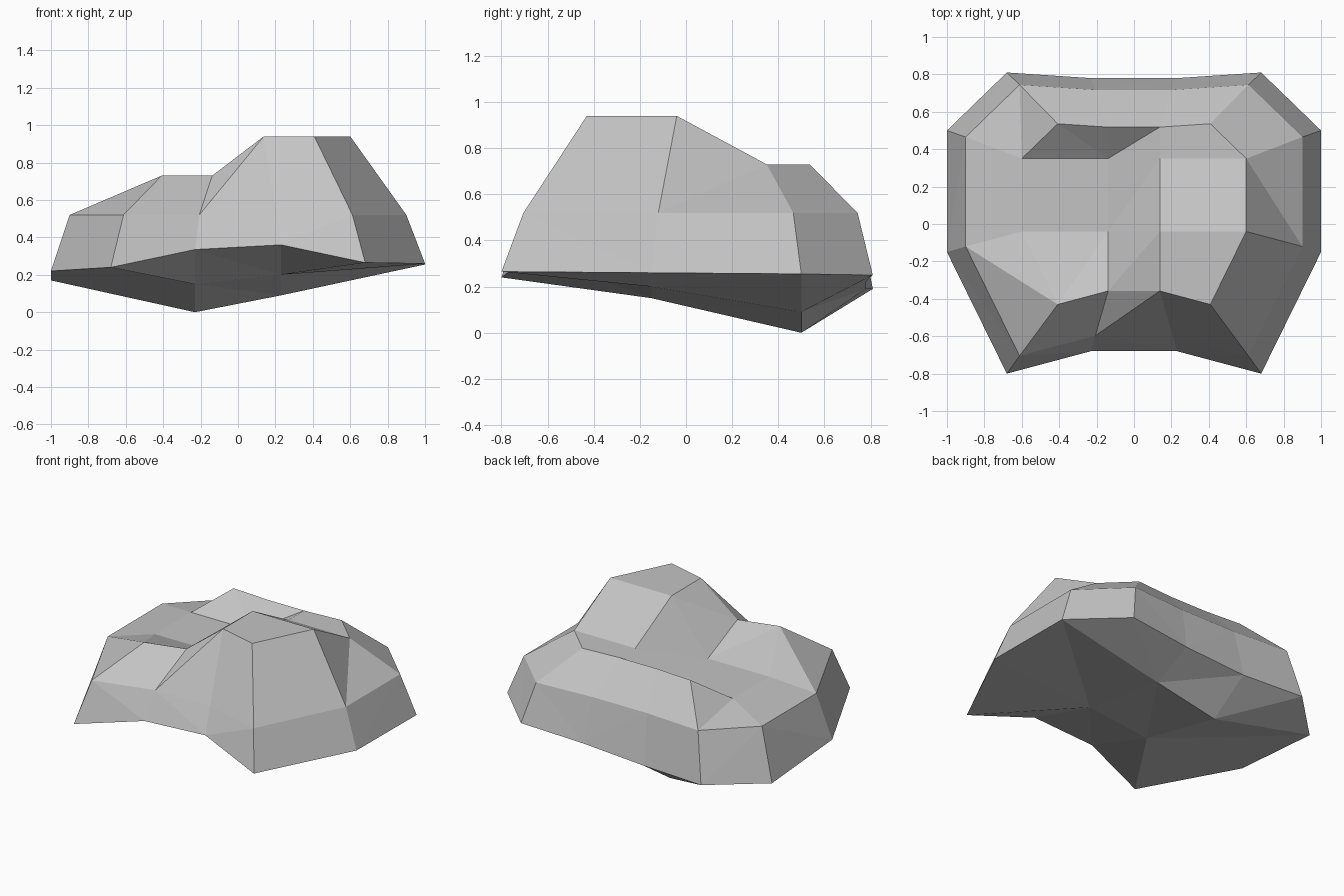
import bpy
import bmesh

cube = bpy.data.objects.get("Cube")
if cube:
    bpy.data.objects.remove(cube, do_unlink=True)

N = 4
# Heights of the underside and crown, rows run front to back, columns left to right
UNDERSIDE = [(.24, .335, .36, .265),
             (.22, .15, .20, .26),
             (.17, .0, .09, .255),
             (.19, .19, .22, .25)]
CROWN = [(.73, .73, .94, .94),
         (.585, .585, .94, .94),
         (.585, .585, .73, .73),
         (.73, .73, .73, .73)]
SHOULDER = .52


def footprint(col, row, scale=1.0, shift=0.0):
    """Plan position of a grid point, shrunk towards the crown."""
    outer = col in (0, N - 1)
    x = (.68 if row in (0, N - 1) else 1.0) if outer else .23
    y = ((-.80, -.15, .50, .81) if outer else (-.68, -.15, .50, .78))[row]
    return (x if col >= N / 2 else -x) * scale, y * scale + shift


def add_grid(bm, heights, scale=1.0, shift=0.0):
    """Grid of quads with the given heights."""
    v = {(c, r): bm.verts.new((*footprint(c, r, scale, shift), heights[r][c]))
         for r in range(N) for c in range(N)}
    for r in range(N - 1):
        for c in range(N - 1):
            bm.faces.new((v[c, r], v[c + 1, r], v[c + 1, r + 1], v[c, r + 1]))
    return v


# Grid positions around the rim, in order
last = N - 1
rim = ([(c, 0) for c in range(last)] + [(last, r) for r in range(last)]
       + [(c, last) for c in range(last, 0, -1)] + [(0, r) for r in range(last, 0, -1)])

bm = bmesh.new()
base = add_grid(bm, UNDERSIDE)
top = add_grid(bm, CROWN, .6, .05)
mid = {p: bm.verts.new((*footprint(*p, .9, .015), SHOULDER)) for p in rim}

# Sides: lower band and sloping upper band
for lower, upper in ((base, mid), (mid, top)):
    for a, b in zip(rim, rim[1:] + rim[:1]):
        bm.faces.new((lower[a], lower[b], upper[b], upper[a]))

# Creases that fold the bent facets
for a, b in ((mid[0, 1], top[0, 0]), (mid[3, 1], top[3, 2]), (mid[0, 3], top[0, 2]),
             (mid[1, 0], top[2, 0]), (top[1, 2], top[2, 3])):
    bmesh.ops.connect_verts(bm, verts=[a, b])
bmesh.ops.triangulate(bm, faces=bm.faces[:])
bmesh.ops.recalc_face_normals(bm, faces=bm.faces[:])

mesh = bpy.data.meshes.new("rock")
bm.to_mesh(mesh)
bm.free()
rock = bpy.data.objects.new("rock", mesh)
bpy.context.collection.objects.link(rock)

# Stone colour
stone = bpy.data.materials.new("grey stone")
stone.use_nodes = True
colour = (.55, .55, .55, 1)
stone.diffuse_color = colour
stone.node_tree.nodes["Principled BSDF"].inputs["Base Color"].default_value = colour
mesh.materials.append(stone)
